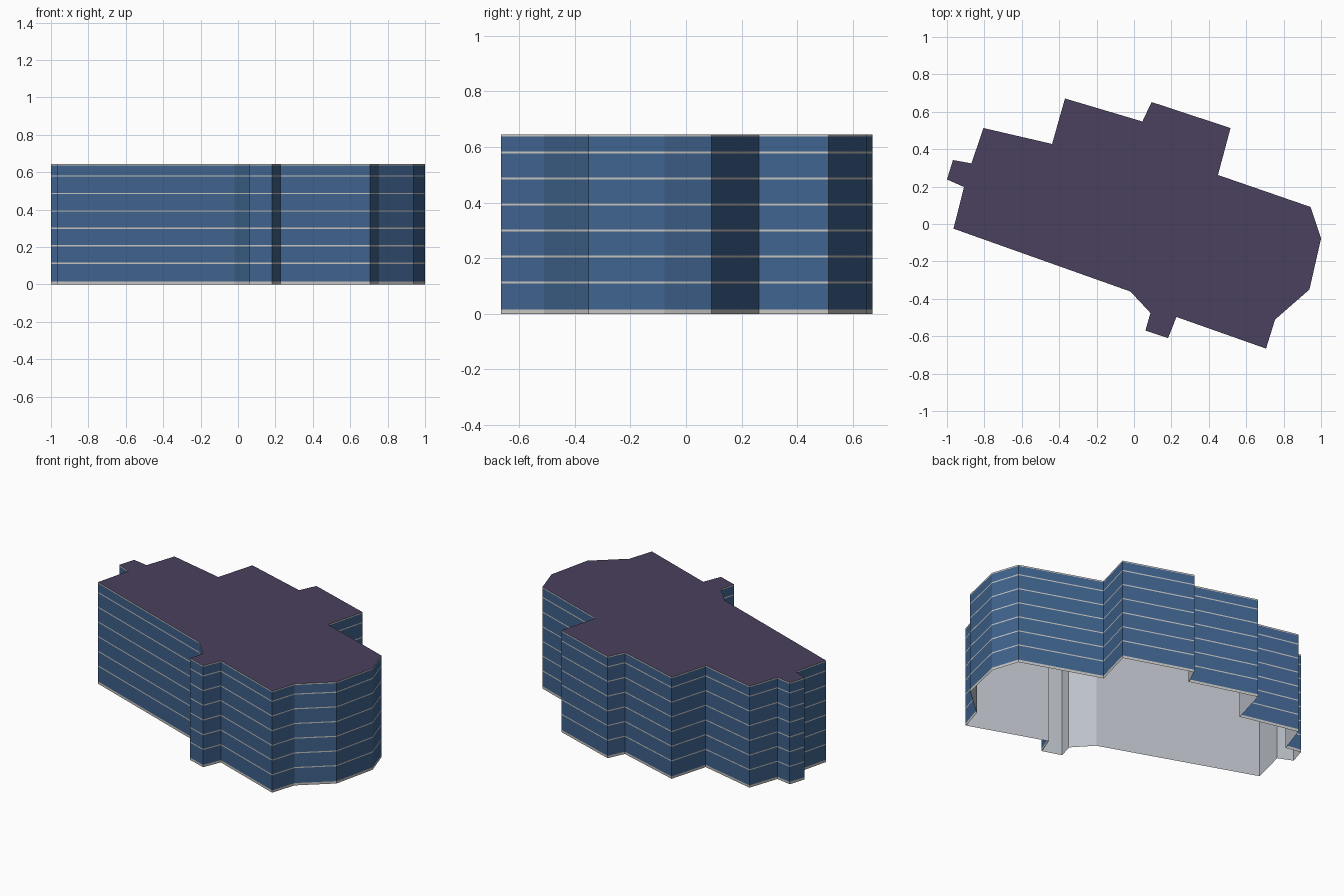
import bpy, bmesh
from mathutils import Vector

cube = bpy.data.objects.get("Cube")
if cube:
    bpy.data.objects.remove(cube, do_unlink=True)


def material(name, rgb):
    m = bpy.data.materials.new(name)
    m.use_nodes = True
    m.diffuse_color = (*rgb, 1)
    m.node_tree.nodes["Principled BSDF"].inputs["Base Color"].default_value = (*rgb, 1)
    return m


glass = material("blue glass", (0.05, 0.125, 0.27))
trim = material("light grey trim", (0.56, 0.55, 0.53))
roofing = material("dark purple roofing", (0.07, 0.052, 0.112))
lining = material("pale grey lining", (0.5, 0.53, 0.58))

# Footprint, counter-clockwise from the west corner of the front wall
FOOTPRINT = [Vector(p) for p in [
    (-.965, -.025), (-.019, -.361), (.088, -.476), (.061, -.57), (.182, -.61),
    (.227, -.497), (.706, -.666), (.754, -.511), (.938, -.35), (1, -.078),
    (.944, .091), (.449, .262), (.516, .513), (.094, .652), (.045, .548),
    (-.369, .671), (-.438, .428), (-.805, .513), (-.869, .324), (-.968, .342),
    (-1, .238), (-.909, .198)]]
HEIGHT = 0.645
STOREY = 0.0933
LINE = 0.007


def inset(points, d):
    """Move every edge of the outline inward by d."""
    out = []
    for i, p in enumerate(points):
        a = (p - points[i - 1]).normalized()
        b = (points[(i + 1) % len(points)] - p).normalized()
        na, nb = Vector((-a.y, a.x)), Vector((-b.y, b.x))
        out.append(p + (na + nb) * d / (1 + na.dot(nb)))
    return out


def finish(name, bm, mats):
    me = bpy.data.meshes.new(name)
    bm.to_mesh(me)
    bm.free()
    for m in mats:
        me.materials.append(m)
    ob = bpy.data.objects.new(name, me)
    bpy.context.collection.objects.link(ob)
    return ob


def shell(name, points, levels, mats, cap=False, inward=False):
    """Stack wall rings between levels, alternating the materials."""
    bm = bmesh.new()
    rings = [[bm.verts.new((p.x, p.y, z)) for p in points] for z in levels]
    n = len(points)
    for k in range(len(levels) - 1):
        lo, hi = rings[k], rings[k + 1]
        for i in range(n):
            j = (i + 1) % n
            f = bm.faces.new((lo[i], lo[j], hi[j], hi[i]))
            f.material_index = k % len(mats)
    if cap:
        bm.faces.new(rings[-1])
    if inward:
        bmesh.ops.reverse_faces(bm, faces=bm.faces[:])
    return finish(name, bm, mats)


# Outer walls: base trim, glazed storeys parted by thin floor lines, top trim
levels = [0, 0.015]
for s in range(6):
    z = 0.113 + s * STOREY
    levels += [z - LINE / 2, z + LINE / 2]
levels += [HEIGHT - 0.008, HEIGHT]
shell("outer_walls", FOOTPRINT, levels, [trim, glass])

# Flat roof
bm = bmesh.new()
bm.faces.new([bm.verts.new((p.x, p.y, HEIGHT)) for p in FOOTPRINT])
finish("roof", bm, [roofing])

# Hollow inside, open at the bottom
shell("inner_lining", inset(FOOTPRINT, 0.003), [0, HEIGHT - 0.004], [lining],
      cap=True, inward=True)
